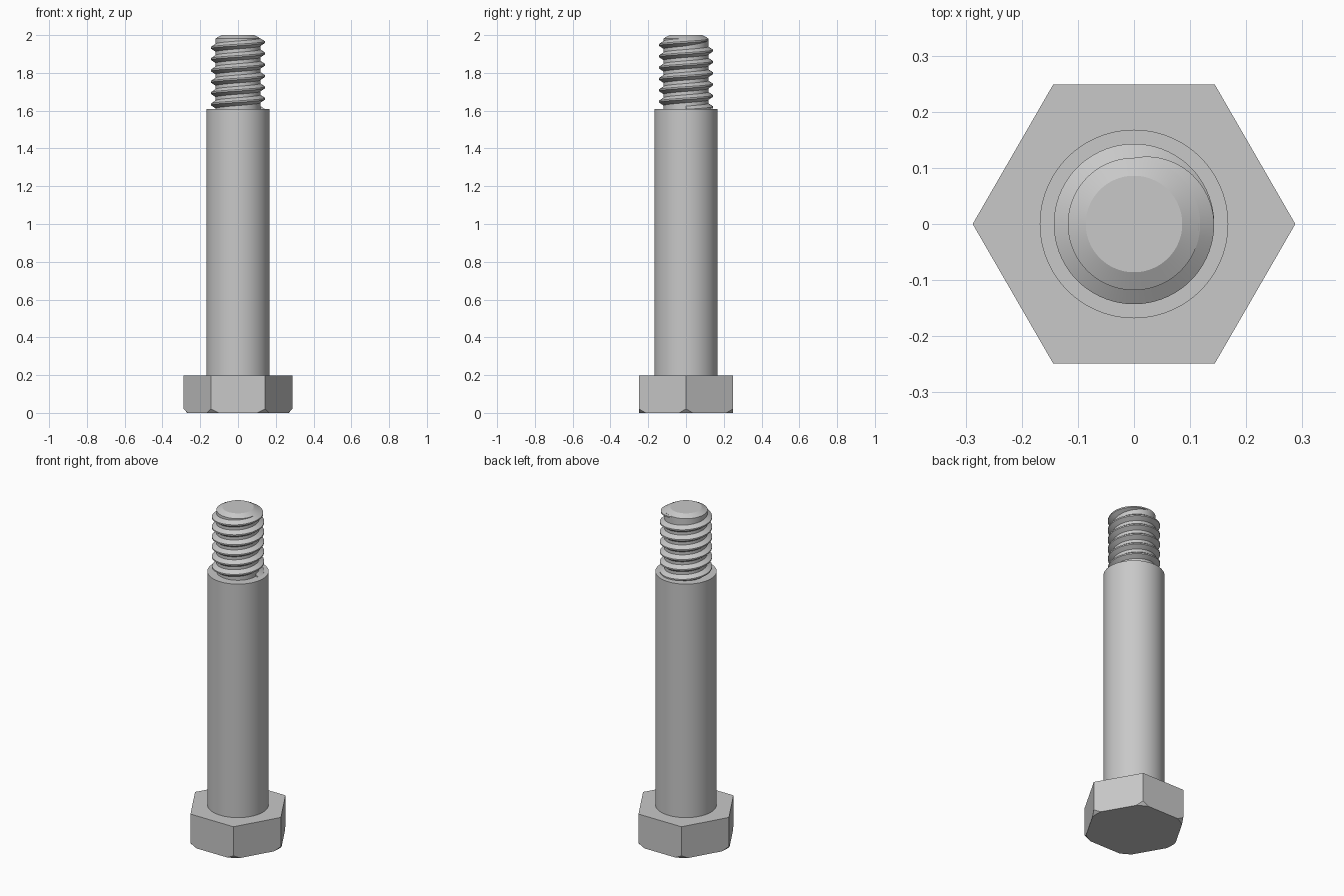
import bpy, bmesh, math

if "Cube" in bpy.data.objects:
    bpy.data.objects.remove(bpy.data.objects["Cube"])

steel = bpy.data.materials.new("grey steel")
steel.use_nodes = True
GREY = (0.58, 0.58, 0.58, 1)
steel.diffuse_color = GREY
steel.node_tree.nodes["Principled BSDF"].inputs["Base Color"].default_value = GREY


def finish(name, bm):
    """Turn a bmesh into a named steel object."""
    bmesh.ops.recalc_face_normals(bm, faces=bm.faces)
    mesh = bpy.data.meshes.new(name)
    bm.to_mesh(mesh)
    bm.free()
    mesh.materials.append(steel)
    obj = bpy.data.objects.new(name, mesh)
    bpy.context.collection.objects.link(obj)
    return obj


def select(obj):
    bpy.ops.object.select_all(action='DESELECT')
    obj.select_set(True)
    bpy.context.view_layer.objects.active = obj


def smooth(obj):
    select(obj)
    bpy.ops.object.shade_smooth_by_angle(angle=math.radians(25))


def lathe(name, profile, sides=96):
    """Closed solid of revolution from (radius, height) points."""
    bm = bmesh.new()
    rings = []
    for r, z in profile:
        rings.append([bm.verts.new((r * math.cos(a), r * math.sin(a), z))
                      for a in (math.tau * i / sides for i in range(sides))])
    for low, high in zip(rings, rings[1:]):
        for i in range(sides):
            j = (i + 1) % sides
            bm.faces.new((low[i], low[j], high[j], high[i]))
    bm.faces.new(rings[0])
    bm.faces.new(rings[-1])
    return finish(name, bm)


# Hexagonal head, its lower corners trimmed by a cone
HEAD_TOP = 0.197
head = lathe("hex_head", [(0.2875, 0), (0.2875, HEAD_TOP)], 6)
cutter = lathe("head_chamfer_cutter", [(0.269, 0), (0.329, 0.07), (0.329, 0.3)])
cutter.hide_render = True
trim = head.modifiers.new("corner_chamfer", 'BOOLEAN')
trim.operation = 'INTERSECT'
trim.solver = 'EXACT'
trim.object = cutter
select(head)
bpy.ops.object.modifier_apply(modifier=trim.name)
bpy.data.objects.remove(cutter)
smooth(head)

# Plain shoulder, and the thread core with its chamfered tip
SHOULDER_TOP = 1.61
smooth(lathe("shoulder", [(0.168, HEAD_TOP - 0.01), (0.168, SHOULDER_TOP)]))
CORE = 0.118
smooth(lathe("thread_core", [(CORE, SHOULDER_TOP - 0.01), (CORE, 1.983), (0.086, 2)]))

# Right-handed helical ridge, fading out over its last quarter turn
PITCH, CREST, STEPS, TURNS = 0.06, 0.143, 72, 6.25
END_Z = 1.978
bm = bmesh.new()
sections = []
count = int(STEPS * TURNS)
for i in range(count + 1):
    turns_left = (count - i) / STEPS
    angle = math.pi / 2 - math.tau * turns_left
    z = END_Z - PITCH * turns_left
    fade = min(1, turns_left / 0.27)
    top = CORE + (CREST - CORE) * math.sin(fade * math.pi / 2)
    base = CORE - 0.003
    half = 0.005 + 0.018 * fade
    section = [(base, -half), (top, -0.004), (top, 0.004), (base, half)]
    sections.append([bm.verts.new((r * math.cos(angle), r * math.sin(angle),
                                   max(z + dz, SHOULDER_TOP - 0.005)))
                     for r, dz in section])
for a, b in zip(sections, sections[1:]):
    for k in range(4):
        n = (k + 1) % 4
        bm.faces.new((a[k], a[n], b[n], b[k]))
bm.faces.new(sections[0])
bm.faces.new(sections[-1])
smooth(finish("thread_ridge", bm))
